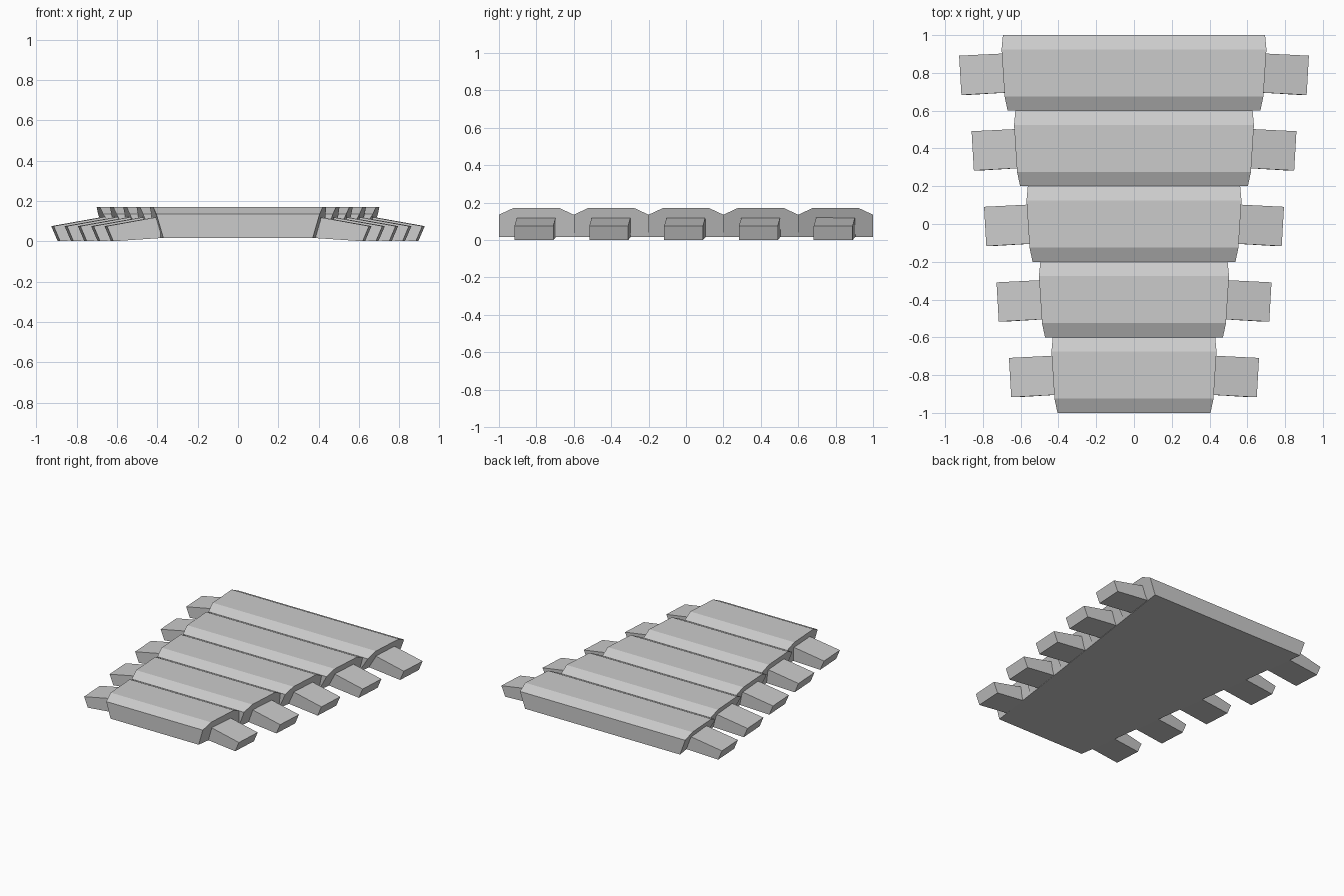
import bpy, bmesh

if "Cube" in bpy.data.objects:
    bpy.data.objects.remove(bpy.data.objects["Cube"])

SEGMENTS, LENGTH, STEP = 5, 0.4, 0.066


def make_object(name, verts, faces):
    bm = bmesh.new()
    vs = [bm.verts.new(v) for v in verts]
    for f in faces:
        bm.faces.new([vs[i] for i in f])
    bmesh.ops.recalc_face_normals(bm, faces=bm.faces)
    mesh = bpy.data.meshes.new(name)
    bm.to_mesh(mesh)
    bm.free()
    ob = bpy.data.objects.new(name, mesh)
    bpy.context.collection.objects.link(ob)
    return ob


def loft(name, a, b):
    """Solid between two matching outlines."""
    n = len(a)
    faces = [tuple(range(n)), tuple(range(2 * n - 1, n - 1, -1))]
    faces += [(i, (i + 1) % n, n + (i + 1) % n, n + i) for i in range(n)]
    return make_object(name, a + b, faces)


def floor_half_width(y):
    # straight tapering underside
    return 0.37 + 0.14 * (y + 1)


for k in range(SEGMENTS):
    y0, d = -1 + k * LENGTH, k * STEP

    # Body plate: ridge profile as (half width, y, z), wider towards the back
    side = [(floor_half_width(y0), y0, 0.015),
            (0.405 + d, y0, 0.135),
            (0.421 + d, y0 + 0.075, 0.17),
            (0.437 + d, y0 + 0.325, 0.17),
            (0.430 + d, y0 + LENGTH, 0.135),
            (floor_half_width(y0 + LENGTH), y0 + LENGTH, 0.015)]
    loft(f"body_plate_{k + 1}", side, [(-x, y, z) for x, y, z in side])

    # Legs: drooping tapered blocks, mirrored left and right
    inner = [(0.35, 0.099, 0.018), (0.36, 0.306, 0.018),
             (0.36, 0.306, 0.129), (0.35, 0.099, 0.129)]
    outer = [(0.618, 0.083, 0.0), (0.630, 0.291, 0.0),
             (0.662, 0.291, 0.075), (0.650, 0.083, 0.075)]
    for label, s in (("right", 1), ("left", -1)):
        a, b = [[(s * (x + d), y0 + y, z) for x, y, z in ring]
                for ring in (inner, outer)]
        loft(f"{label}_leg_{k + 1}", a, b)
